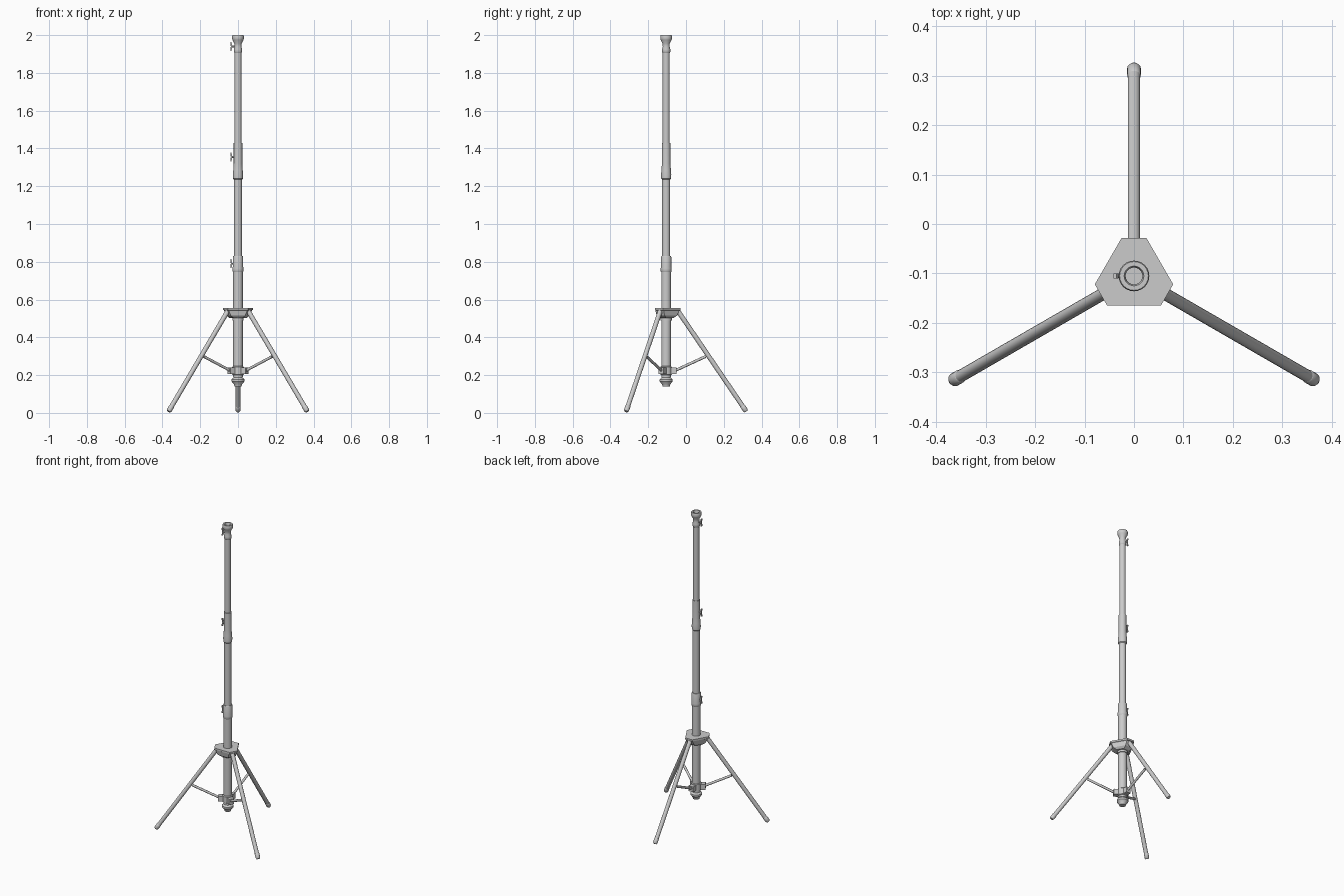
import bpy, bmesh, math
from mathutils import Vector

if "Cube" in bpy.data.objects:
    bpy.data.objects.remove(bpy.data.objects["Cube"])

CY = -0.105                      # mast axis
AXIS = Vector((0, CY, 0))
ANGLES = [90, 210, 330]          # leg directions


def finish(name, bm, smooth=True):
    bmesh.ops.recalc_face_normals(bm, faces=bm.faces)
    me = bpy.data.meshes.new(name)
    bm.to_mesh(me)
    bm.free()
    ob = bpy.data.objects.new(name, me)
    bpy.context.collection.objects.link(ob)
    if smooth:
        bpy.ops.object.select_all(action='DESELECT')
        ob.select_set(True)
        bpy.context.view_layer.objects.active = ob
        bpy.ops.object.shade_smooth_by_angle(angle=math.radians(35))
    return ob


def lathe(name, profile, start=None, direction=(0, 0, 1), n=24):
    """Revolve (radius, distance) points around a line, capping both ends."""
    start = AXIS if start is None else Vector(start)
    rot = Vector(direction).to_track_quat('Z', 'Y')
    bm = bmesh.new()
    rings = []
    for r, d in profile:
        rings.append([bm.verts.new(start + rot @ Vector((
            r * math.cos(2 * math.pi * i / n), r * math.sin(2 * math.pi * i / n), d)))
            for i in range(n)])
    for a, b in zip(rings, rings[1:]):
        for i in range(n):
            j = (i + 1) % n
            bm.faces.new((a[i], a[j], b[j], b[i]))
    bm.faces.new(rings[0])
    bm.faces.new(rings[-1])
    return finish(name, bm)


def loft(name, layers):
    """Stack matching polygons, each a list of points."""
    bm = bmesh.new()
    rings = [[bm.verts.new(p) for p in layer] for layer in layers]
    for a, b in zip(rings, rings[1:]):
        for i in range(len(a)):
            j = (i + 1) % len(a)
            bm.faces.new((a[i], a[j], b[j], b[i]))
    bm.faces.new(rings[0])
    bm.faces.new(rings[-1])
    return finish(name, bm, False)


def polar(angle, r, z, side=0.0):
    a = math.radians(angle)
    return AXIS + Vector((r * math.cos(a) - side * math.sin(a),
                          r * math.sin(a) + side * math.cos(a), z))


def hub_layer(r, half, z):
    return [polar(a, r, z, s) for a in ANGLES for s in (-half, half)]


# telescoping mast tubes
lathe("lower_tube", [(.026, .19), (.026, .76)])
lathe("middle_tube", [(.0215, .74), (.0215, 1.27)])
lathe("upper_tube", [(.0185, 1.24), (.0185, 1.93)])

# clamping collars
lathe("lower_collar", [(.026, .745), (.029, .75), (.029, .765), (.0275, .775),
                       (.0275, .825), (.0255, .83), (.021, .83)])
lathe("middle_collar", [(.0215, 1.235), (.026, 1.24), (.027, 1.262), (.025, 1.285),
                        (.0225, 1.32), (.0225, 1.43), (.0185, 1.43)])

# top socket with recessed opening
lathe("top_socket", [(.0185, 1.905), (.022, 1.91), (.022, 1.925), (.018, 1.94),
                     (.019, 1.955), (.029, 1.975), (.031, 1.98), (.031, 1.995),
                     (.029, 2.0), (.020, 2.0), (.017, 1.99), (.017, 1.97)])

# leg hub: blunt triangular plate with tapered skirt
loft("leg_hub", [hub_layer(.040, .022, .503), hub_layer(.058, .025, .515),
                 hub_layer(.071, .025, .543), hub_layer(.077, .025, .545),
                 hub_layer(.077, .025, .556)])
lathe("hub_ring", [(.030, .49), (.030, .51)])

# sliding brace collar and end plug
lathe("brace_collar", [(.026, .2), (.031, .203), (.031, .243), (.026, .247)])
lathe("end_plug", [(.010, .140), (.019, .141), (.021, .150), (.034, .166),
                   (.034, .178), (.024, .187), (.024, .205)])

# legs, feet, braces and lugs
for k, a in enumerate(ANGLES, 1):
    top, foot = polar(a, .062, .54), polar(a, .424, .0075)
    d = foot - top
    L = d.length
    lathe(f"leg_{k}", [(.0125, 0), (.0125, L - .03)], top, d, 16)
    lathe(f"foot_{k}", [(.0125, L - .035), (.0138, L - .033),
                        (.0138, L - .008), (.009, L)], top, d, 16)
    inner, outer = polar(a, .045, .223), polar(a, .208, .298)
    b = outer - inner
    lathe(f"brace_{k}", [(.0075, 0), (.0075, b.length)], inner, b, 12)
    loft(f"brace_lug_{k}", [[polar(a, r, z, s) for r, s in
                            ((.02, -.016), (.055, -.016), (.055, .016), (.02, .016))]
                            for z in (.205, .24)])

# wing screws on the left of each collar
for name, z, r in (("lower", .79, .026), ("middle", 1.355, .021), ("top", 1.94, .017)):
    lathe(f"{name}_screw", [(.0045, 0), (.0045, .034 - r + .004)],
          (-r + .004, CY, z), (-1, 0, 0), 10)
    loft(f"{name}_wing", [[Vector((-x, CY + y, z + h)) for x, h in
                          ((.031, -.009), (.035, -.024), (.041, -.024), (.038, 0),
                           (.041, .024), (.035, .024), (.031, .009))]
                          for y in (-.005, .005)])
